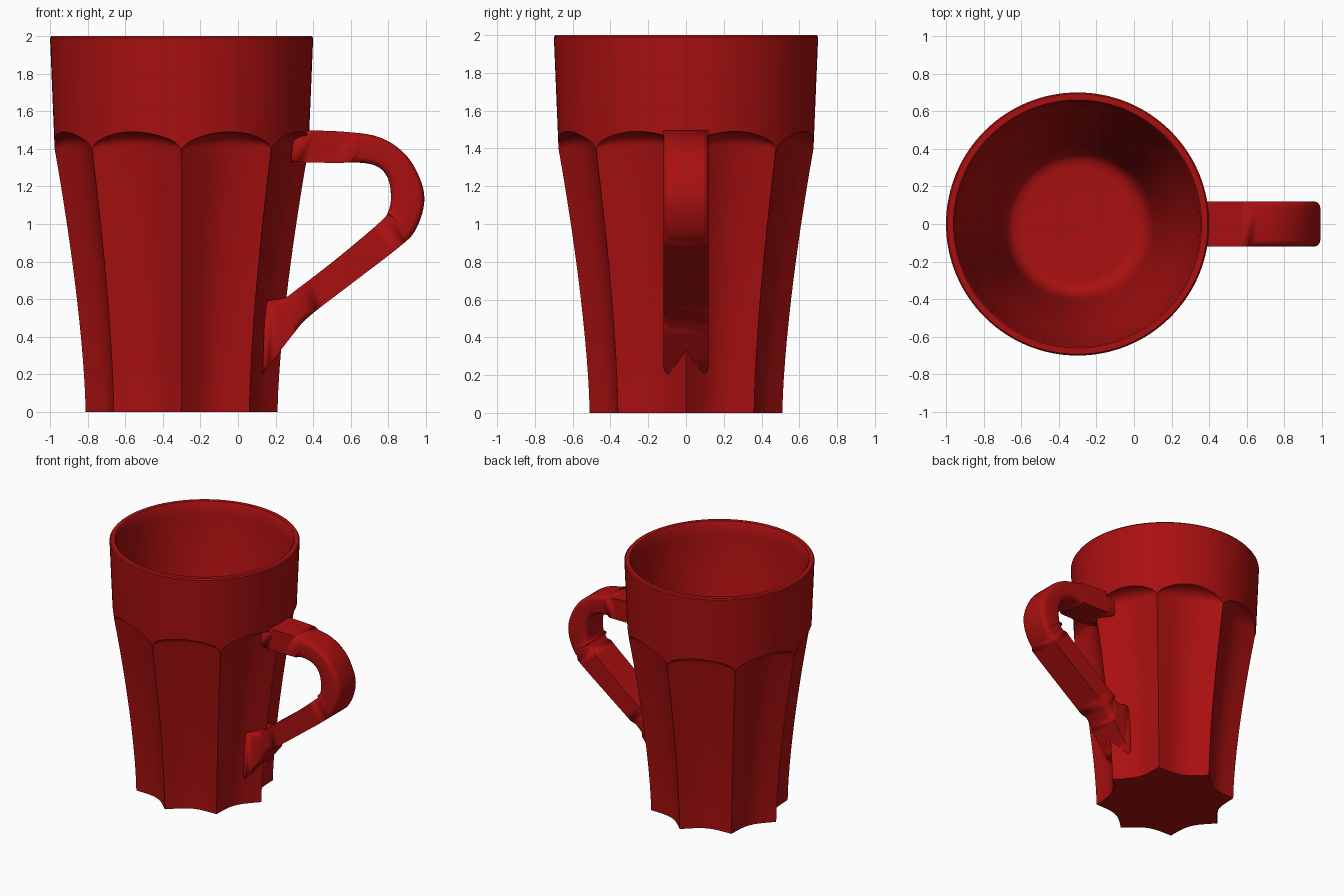
import bpy
import bmesh
from math import sin, cos, pi
from mathutils import Vector

default = bpy.data.objects.get("Cube")
if default:
    bpy.data.objects.remove(default, do_unlink=True)

red = bpy.data.materials.new("deep red glaze")
red.use_nodes = True
colour = (0.40, 0.005, 0.005, 1)
red.diffuse_color = colour
red.node_tree.nodes["Principled BSDF"].inputs["Base Color"].default_value = colour

FLUTES, STEPS = 8, 16
SEGMENTS = FLUTES * STEPS
HALF = pi / FLUTES
CUP_X = -0.3
SHOULDER = 1.4


def make_object(name, bm, angle):
    bmesh.ops.remove_doubles(bm, verts=bm.verts, dist=0.0005)
    bmesh.ops.recalc_face_normals(bm, faces=bm.faces)
    mesh = bpy.data.meshes.new(name)
    bm.to_mesh(mesh)
    bm.free()
    mesh.materials.append(red)
    obj = bpy.data.objects.new(name, mesh)
    bpy.context.collection.objects.link(obj)
    bpy.ops.object.select_all(action='DESELECT')
    obj.select_set(True)
    bpy.context.view_layer.objects.active = obj
    bpy.ops.object.shade_smooth_by_angle(angle=angle)
    return obj


def collar_radius(z):
    return 0.675 + 0.025 * (z - SHOULDER) / 0.6


def flute_radius(z, t):
    """Concave panel between two ridges; t runs 0..1 across the panel."""
    ridge = 0.51 + 0.165 * (z / SHOULDER) ** 1.5
    chord = ridge * cos(HALF) / cos((2 * t - 1) * HALF)
    return chord - 0.055 * 4 * t * (1 - t)


def cup_column(t):
    """Radius and height pairs from the foot, over the rim, to the floor."""
    bump = sin(pi * t)
    low = SHOULDER + 0.01 * bump
    high = SHOULDER + 0.09 * max(bump, 0) ** 0.6
    column = [(flute_radius(low * k / 14, t), low * k / 14) for k in range(15)]
    # Domed end of the flute
    r_in, r_out = column[-1][0], collar_radius(high)
    for k in range(1, 7):
        a = k / 6 * pi / 2
        column.append((r_in + (r_out - r_in) * (1 - cos(a)),
                       low + (high - low) * sin(a)))
    # Plain collar and softened rim
    column += [(collar_radius(z), z) for z in (1.6, 1.8, 1.99)]
    column += [(0.692, 2.0), (0.66, 2.0), (0.652, 1.99)]
    # Tapering inside and rounded floor
    column += [(0.645, 1.9), (0.605, 1.6), (0.545, 1.35), (0.49, 1.0),
               (0.445, 0.65), (0.405, 0.3), (0.39, 0.2), (0.37, 0.15),
               (0.34, 0.125), (0.3, 0.12)]
    return column


# Fluted cup body, inside and out
bm = bmesh.new()
columns = []
for s in range(SEGMENTS):
    theta = 2 * pi * s / SEGMENTS
    columns.append([bm.verts.new((CUP_X + r * cos(theta), r * sin(theta), z))
                    for r, z in cup_column((s % STEPS) / STEPS)])
for s in range(SEGMENTS):
    a, b = columns[s], columns[(s + 1) % SEGMENTS]
    for k in range(len(a) - 1):
        bm.faces.new((a[k], b[k], b[k + 1], a[k + 1]))
bm.faces.new([c[0] for c in reversed(columns)])
bm.faces.new([c[-1] for c in columns])
make_object("cup_body", bm, 0.6)


def spline(points, steps=5):
    """Smooth curve through the given points."""
    p = [Vector(q) for q in points]
    p = [2 * p[0] - p[1]] + p + [2 * p[-1] - p[-2]]
    out = []
    for i in range(1, len(p) - 2):
        for k in range(steps):
            t = k / steps
            out.append(0.5 * (2 * p[i] + (p[i + 1] - p[i - 1]) * t
                              + (2 * p[i - 1] - 5 * p[i] + 4 * p[i + 1] - p[i + 2]) * t ** 2
                              + (3 * p[i] - p[i - 1] - 3 * p[i + 1] + p[i + 2]) * t ** 3))
    return out + [p[-2]]


# Handle: side outlines in x and z, matched point for point
outer = spline([(0.3, 1.5), (0.57, 1.49), (0.755, 1.46), (0.89, 1.37), (0.97, 1.235),
                (0.99, 1.11), (0.945, 0.97), (0.86, 0.88), (0.6, 0.68), (0.38, 0.51),
                (0.29, 0.41), (0.13, 0.2)])
inner = spline([(0.28, 1.33), (0.5, 1.325), (0.66, 1.325), (0.75, 1.3), (0.8, 1.235),
                (0.813, 1.14), (0.8, 1.07), (0.755, 1.01), (0.53, 0.82), (0.31, 0.65),
                (0.25, 0.61), (0.145, 0.59)])
bm = bmesh.new()
rings = []
for o, i in zip(outer, inner):
    rings.append([bm.verts.new((q.x, y, q.y))
                  for q, y in ((o, -0.12), (o, 0.12), (i, 0.12), (i, -0.12))])
for a, b in zip(rings, rings[1:]):
    for k in range(4):
        n = (k + 1) % 4
        bm.faces.new((a[k], a[n], b[n], b[k]))
bm.faces.new(rings[0])
bm.faces.new(rings[-1])
# Round the four long edges only
ends = set(rings[0]) | set(rings[-1])
long_edges = [e for a, b in zip(rings, rings[1:]) for e in
              (bm.edges.get((a[k], b[k])) for k in range(4))]
bmesh.ops.bevel(bm, geom=long_edges, offset=0.035, segments=4, profile=0.5,
                affect='EDGES', clamp_overlap=True)
make_object("handle", bm, 0.7)
